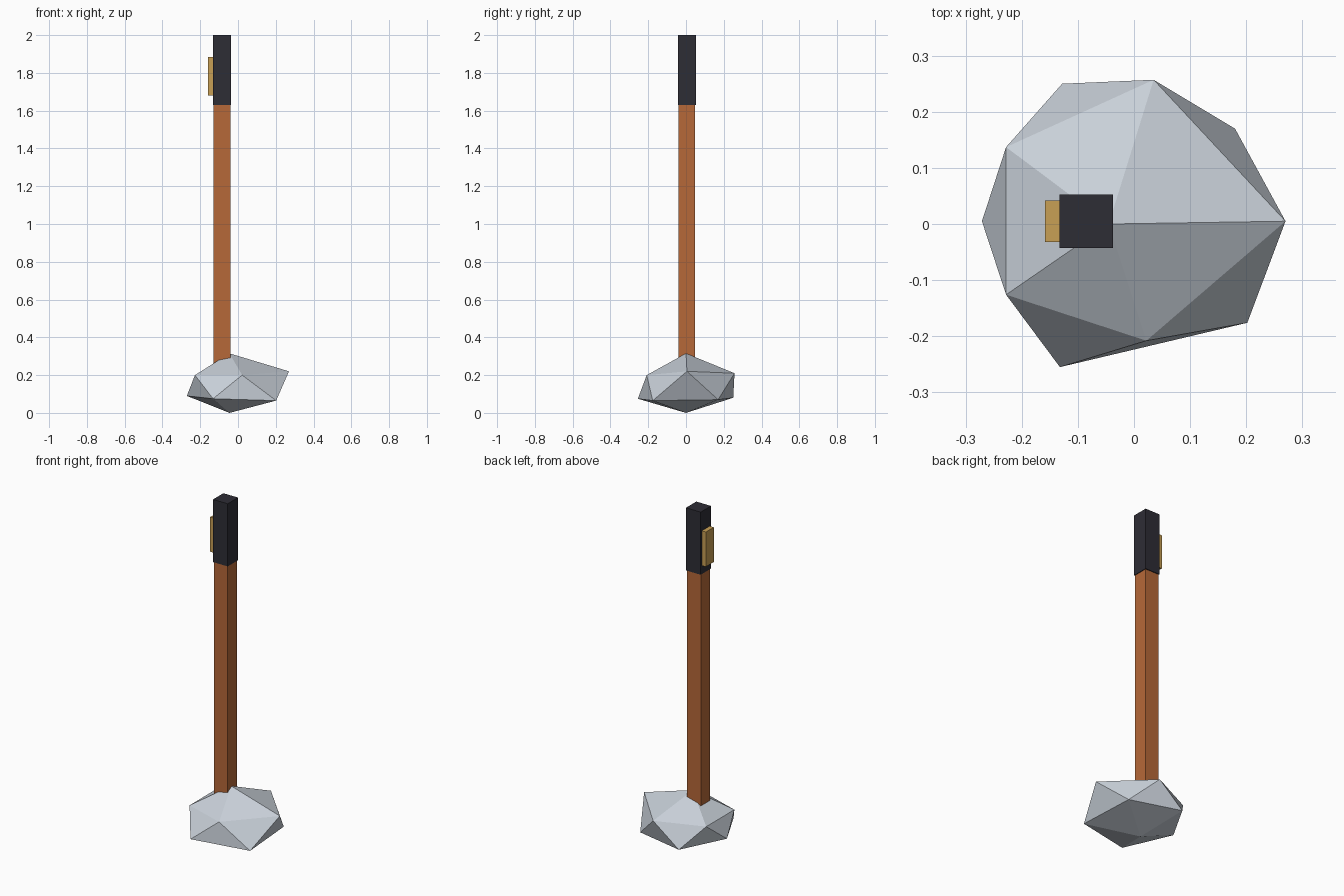
import bpy
import bmesh
from mathutils import Vector

cube = bpy.data.objects.get("Cube")
if cube:
    bpy.data.objects.remove(cube, do_unlink=True)


def make_material(name, rgb):
    mat = bpy.data.materials.new(name)
    mat.use_nodes = True
    color = (*rgb, 1)
    mat.diffuse_color = color
    mat.node_tree.nodes["Principled BSDF"].inputs["Base Color"].default_value = color
    return mat


def add_object(name, bm, mat):
    mesh = bpy.data.meshes.new(name)
    bm.to_mesh(mesh)
    bm.free()
    mesh.materials.append(mat)
    obj = bpy.data.objects.new(name, mesh)
    bpy.context.collection.objects.link(obj)
    return obj


def add_box(name, low, high, mat):
    low, high = Vector(low), Vector(high)
    bm = bmesh.new()
    bmesh.ops.create_cube(bm, size=1)
    bmesh.ops.scale(bm, verts=bm.verts, vec=high - low)
    bmesh.ops.translate(bm, verts=bm.verts, vec=(low + high) / 2)
    return add_object(name, bm, mat)


def add_rock(name, top, bottom, upper, lower, mat):
    """Twenty-sided stone: two staggered rings of corners between two poles."""
    bm = bmesh.new()
    t, b = bm.verts.new(top), bm.verts.new(bottom)
    up = [bm.verts.new(p) for p in upper]
    lo = [bm.verts.new(p) for p in lower]
    count = len(up)
    for i in range(count):
        j = (i + 1) % count
        bm.faces.new((t, up[i], up[j]))
        bm.faces.new((up[i], lo[i], up[j]))
        bm.faces.new((lo[i], lo[j], up[j]))
        bm.faces.new((b, lo[j], lo[i]))
    return add_object(name, bm, mat)


stone = make_material("pale stone", (0.58, 0.63, 0.69))
wood = make_material("orange wood", (0.47, 0.14, 0.04))
dark = make_material("dark grip", (0.027, 0.026, 0.036))
gold = make_material("gold", (0.58, 0.35, 0.09))

# Rough stone head
add_rock(
    "stone_head", (-0.045, 0, 0.315), (-0.045, 0, 0),
    [(0.27, 0.005, 0.22), (0.035, 0.257, 0.21), (-0.228, 0.137, 0.2),
     (-0.228, -0.126, 0.2), (0.022, -0.208, 0.2)],
    [(0.18, 0.17, 0.07), (-0.128, 0.25, 0.08), (-0.271, 0.005, 0.09),
     (-0.132, -0.255, 0.075), (0.202, -0.176, 0.065)],
    stone)

# Square shaft, grip and side plate
add_box("shaft", (-0.13, -0.039, 0.2), (-0.041, 0.048, 1.64), wood)
add_box("grip", (-0.133, -0.043, 1.63), (-0.037, 0.053, 2), dark)
add_box("side_plate", (-0.159, -0.032, 1.68), (-0.12, 0.042, 1.885), gold)
